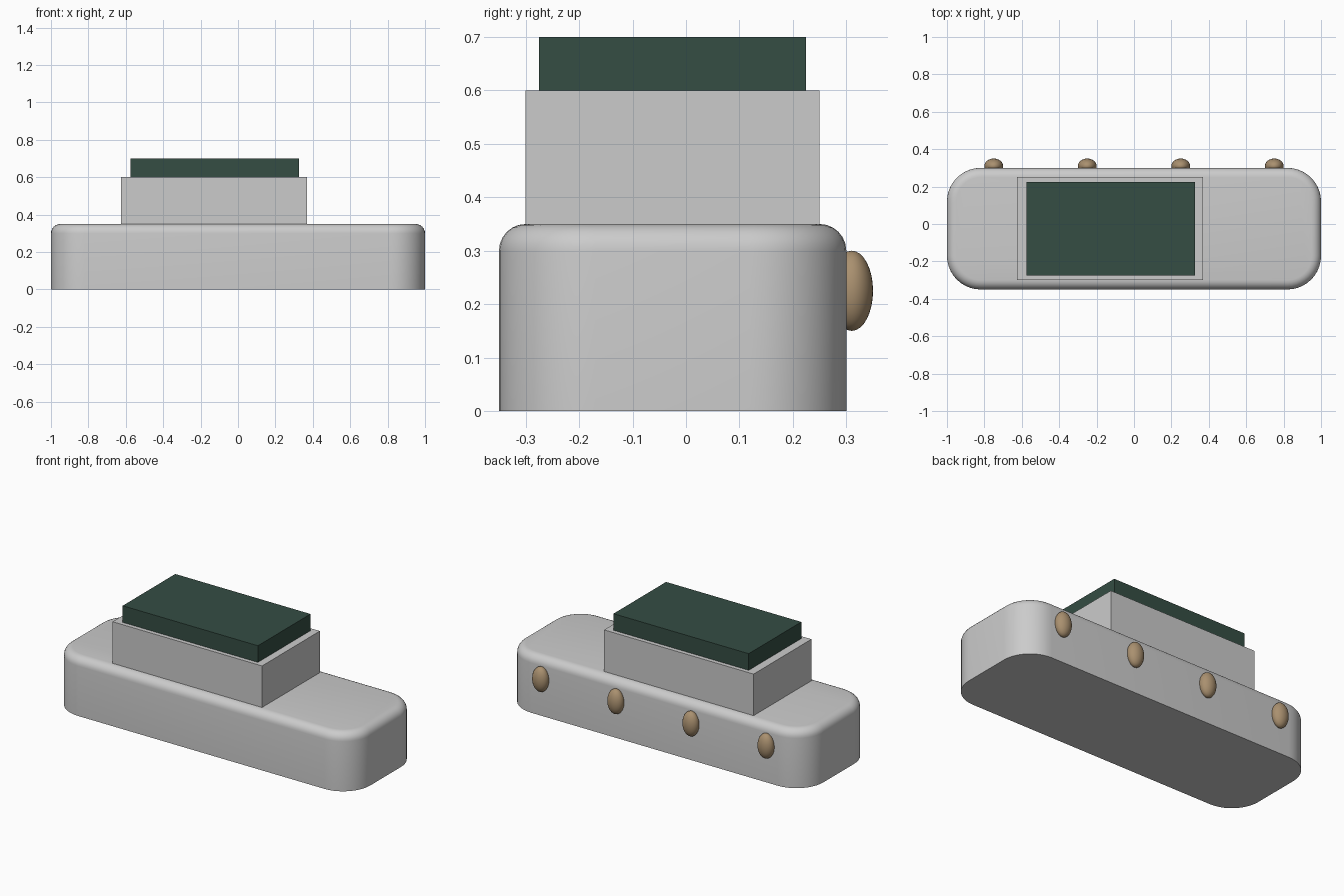
import bpy, bmesh
from mathutils import Matrix, Vector

if "Cube" in bpy.data.objects:
    bpy.data.objects.remove(bpy.data.objects["Cube"])


def material(name, color):
    m = bpy.data.materials.new(name)
    m.diffuse_color = (*color, 1)
    m.use_nodes = True
    m.node_tree.nodes["Principled BSDF"].inputs["Base Color"].default_value = m.diffuse_color
    return m


def finish(bm, name, mat=None, smooth=False):
    me = bpy.data.meshes.new(name)
    bm.to_mesh(me)
    bm.free()
    ob = bpy.data.objects.new(name, me)
    bpy.context.collection.objects.link(ob)
    if mat:
        me.materials.append(mat)
    if smooth:
        bpy.ops.object.select_all(action='DESELECT')
        ob.select_set(True)
        bpy.context.view_layer.objects.active = ob
        bpy.ops.object.shade_smooth_by_angle(angle=0.6)
    return ob


def box(lo, hi):
    lo, hi = Vector(lo), Vector(hi)
    bm = bmesh.new()
    bmesh.ops.create_cube(bm, size=1, matrix=Matrix.Translation((lo + hi) / 2)
                          @ Matrix.Diagonal((*(hi - lo), 1)))
    return bm


green = material("dark_green", (0.035, 0.075, 0.057))
brown = material("brown", (0.40, 0.28, 0.16))

# Base slab: rounded upright corners, then a softened top rim
bm = box((-1, -0.35, 0), (1, 0.30, 0.35))
upright = [e for e in bm.edges if abs(e.verts[0].co.z - e.verts[1].co.z) > 0.1]
bmesh.ops.bevel(bm, geom=upright, offset=0.18, segments=10, profile=0.5, affect='EDGES')
rim = [e for e in bm.edges if all(v.co.z > 0.34 for v in e.verts)]
bmesh.ops.bevel(bm, geom=rim, offset=0.05, segments=6, profile=0.5, affect='EDGES')
finish(bm, "base", smooth=True)

# Upper housing and its lid
finish(box((-0.625, -0.30, 0.34), (0.37, 0.25, 0.60)), "housing")
finish(box((-0.575, -0.275, 0.60), (0.325, 0.225, 0.70)), "lid", green)

# Four oval knobs along the back
for i, x in enumerate((-0.75, -0.25, 0.25, 0.75)):
    bm = bmesh.new()
    bmesh.ops.create_uvsphere(bm, u_segments=32, v_segments=16, radius=1,
                              matrix=Matrix.Translation((x, 0.31, 0.225))
                              @ Matrix.Diagonal((0.05, 0.04, 0.075, 1)))
    finish(bm, f"knob_{i + 1}", brown, smooth=True)
